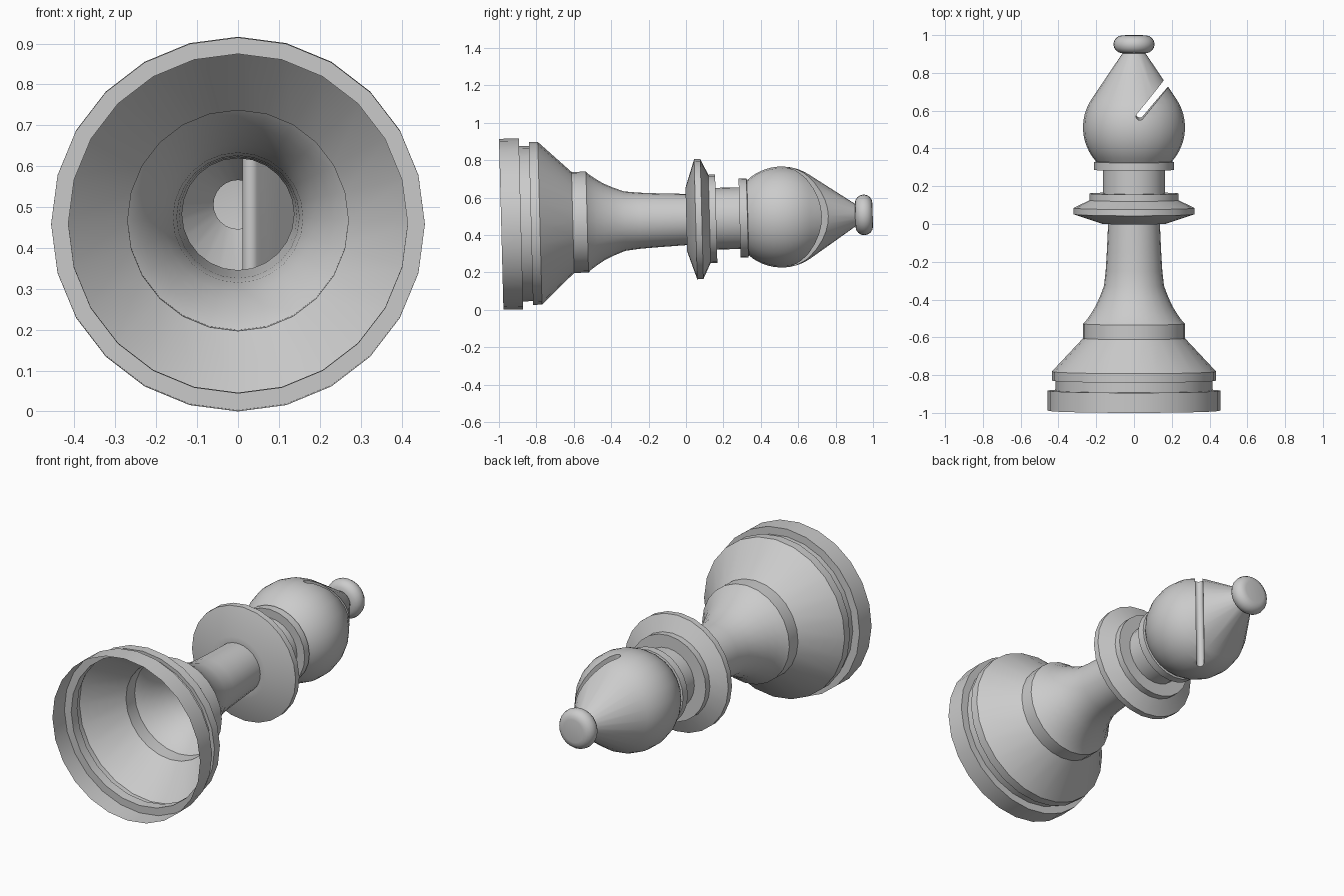
import bpy, bmesh, math
from mathutils import Matrix

if "Cube" in bpy.data.objects:
    bpy.data.objects.remove(bpy.data.objects["Cube"])

SIDES = 24
TILT = 0.026


def new_object(name, bm):
    bmesh.ops.recalc_face_normals(bm, faces=bm.faces)
    mesh = bpy.data.meshes.new(name)
    bm.to_mesh(mesh)
    bm.free()
    obj = bpy.data.objects.new(name, mesh)
    bpy.context.collection.objects.link(obj)
    return obj


def lathe(name, profile, sides):
    """Closed revolve of (radius, y) points around the y axis."""
    bm = bmesh.new()
    rings = []
    for r, y in profile:
        rings.append([bm.verts.new((r * math.sin(2 * math.pi * i / sides), y,
                                    r * math.cos(2 * math.pi * i / sides)))
                      for i in range(sides)])
    for a, b in zip(rings, rings[1:]):
        for i in range(sides):
            j = (i + 1) % sides
            bm.faces.new((a[i], a[j], b[j], b[i]))
    bm.faces.new(rings[0])
    bm.faces.new(rings[-1])
    return new_object(name, bm)


# base, stem and collar
profile = [(.457, -.99), (.457, -.884), (.415, -.884), (.415, -.831),
           (.435, -.831), (.435, -.783), (.27, -.607), (.27, -.53),
           (.255, -.515), (.23, -.48), (.205, -.44), (.182, -.39),
           (.159, -.33), (.15, -.25), (.144, -.15), (.137, 0),
           (.17, 0), (.321, .05), (.321, .083), (.236, .124), (.236, .16),
           (.165, .16), (.165, .285), (.212, .285), (.212, .327)]
# round head, blending into a cone
for k in range(13):
    a = math.radians(-42 + k * (33.8 + 42) / 12)
    profile.append((.27 * math.cos(a), .51 + .27 * math.sin(a)))
profile.append((.06, .904))
# top button
for k in range(9):
    a = math.radians(-90 + k * 22.5)
    profile.append((.06 + .047 * math.cos(a) + .002, .95 + .047 * math.sin(a)))
body = lathe("chess_piece_body", profile, SIDES)

# slanted slot cutter with a rounded floor
bm = bmesh.new()
w, length = .02, .4
outline = [(w, length), (-w, length)]
outline += [(w * math.cos(math.pi + k * math.pi / 10),
             w * math.sin(math.pi + k * math.pi / 10)) for k in range(11)]
face = bm.faces.new([bm.verts.new((x, y, -.5)) for x, y in outline])
ext = bmesh.ops.extrude_face_region(bm, geom=[face])
bmesh.ops.translate(bm, vec=(0, 0, 1),
                    verts=[v for v in ext["geom"] if isinstance(v, bmesh.types.BMVert)])
bm.transform(Matrix.Translation((.031, .575, 0)) @
             Matrix.Rotation(-math.atan2(.136, .165), 4, 'Z'))
cutter = new_object("slot_cutter", bm)
cutter.hide_render = True

mod = body.modifiers.new("slot", 'BOOLEAN')
mod.operation = 'DIFFERENCE'
mod.solver = 'EXACT'
mod.object = cutter
bpy.context.view_layer.objects.active = body
body.select_set(True)
bpy.ops.object.modifier_apply(modifier=mod.name)
bpy.data.objects.remove(cutter)

# open the underside of the hollow shell and lay the piece down
bm = bmesh.new()
bm.from_mesh(body.data)
under = [f for f in bm.faces if f.calc_center_median().y < -.98]
bmesh.ops.delete(bm, geom=under, context='FACES_ONLY')
bm.transform(Matrix.Rotation(TILT, 4, 'X'))
low = min(v.co.z for v in bm.verts)
ys = [v.co.y for v in bm.verts]
bmesh.ops.translate(bm, verts=bm.verts, vec=(0, -(min(ys) + max(ys)) / 2, -low))
bm.to_mesh(body.data)
bm.free()
bpy.ops.object.shade_smooth_by_angle(angle=math.radians(30))
